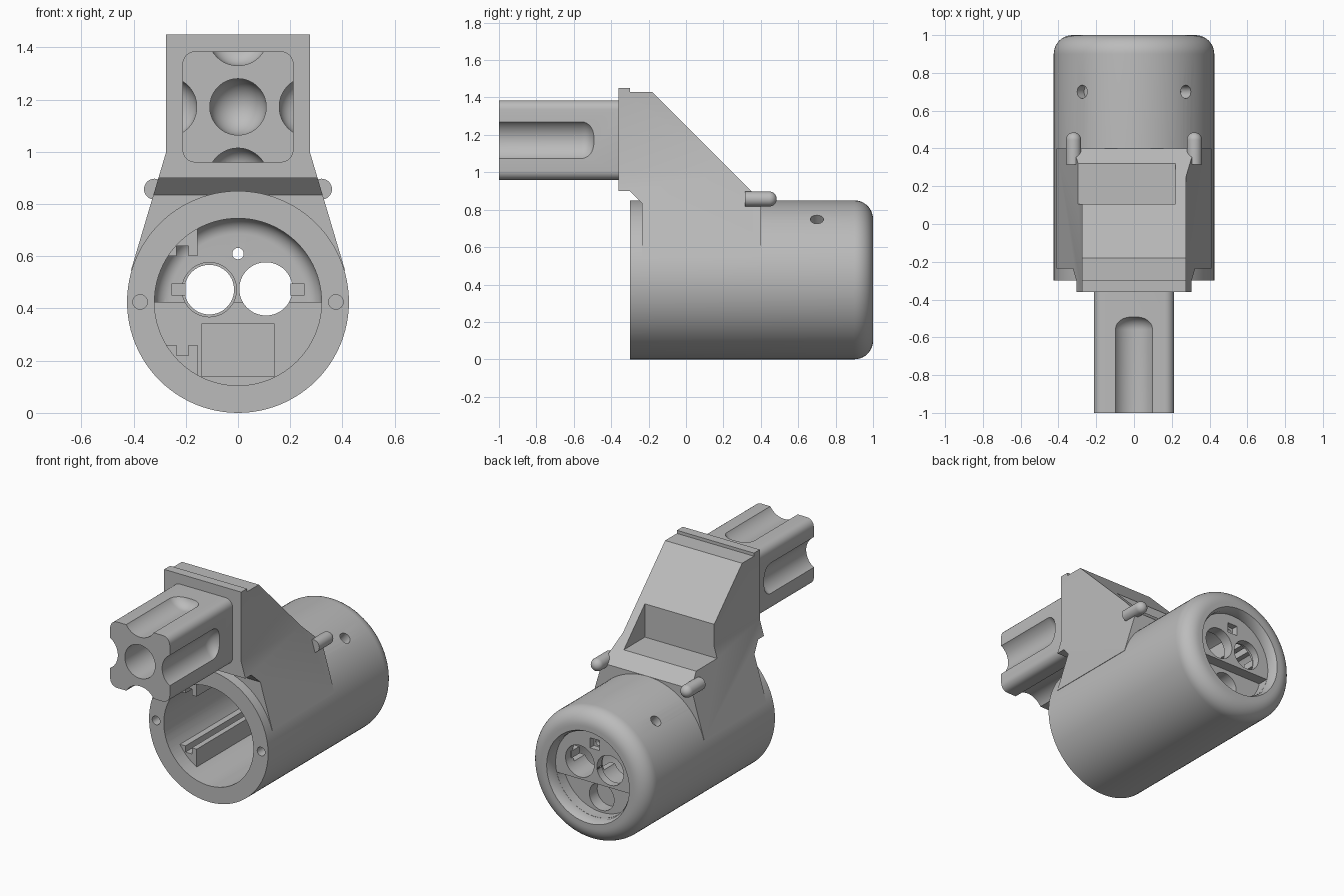
import bpy, bmesh, math
from mathutils import Vector, Matrix

if "Cube" in bpy.data.objects:
    bpy.data.objects.remove(bpy.data.objects["Cube"], do_unlink=True)

grey = bpy.data.materials.new("plain grey")
grey.use_nodes = True
COLOUR = (0.5, 0.5, 0.5, 1)
grey.diffuse_color = COLOUR
grey.node_tree.nodes["Principled BSDF"].inputs["Base Color"].default_value = COLOUR

AXIS_Z = 0.425   # height of the barrel's axis
GRIP_Z = 1.172   # height of the grip's axis


def finish(name, bm):
    bmesh.ops.recalc_face_normals(bm, faces=bm.faces[:])
    mesh = bpy.data.meshes.new(name)
    bm.to_mesh(mesh)
    bm.free()
    mesh.materials.append(grey)
    ob = bpy.data.objects.new(name, mesh)
    bpy.context.collection.objects.link(ob)
    return ob


def lathe(name, profile, x=0, z=AXIS_Z, steps=64, keep=None):
    """Turn (radius, y) points round a y axis; keep=+1/-1, height keeps one side."""
    bm = bmesh.new()
    vs = [bm.verts.new((x + r, y, z)) for r, y in profile]
    edges = [bm.edges.new(pair) for pair in zip(vs, vs[1:])]
    bmesh.ops.spin(bm, geom=vs + edges, cent=(x, 0, z), axis=(0, 1, 0),
                   angle=math.tau, steps=steps)
    bmesh.ops.remove_doubles(bm, verts=bm.verts[:], dist=1e-5)
    if keep:
        side, height = keep
        geom = bm.verts[:] + bm.edges[:] + bm.faces[:]
        cut = bmesh.ops.bisect_plane(bm, geom=geom, plane_co=(0, 0, height),
                                     plane_no=(0, 0, -side), clear_outer=True)
        rim = [e for e in cut["geom_cut"] if isinstance(e, bmesh.types.BMEdge)]
        bmesh.ops.holes_fill(bm, edges=rim)
    return finish(name, bm)


def rod(name, r, lo, hi, x=0, z=AXIS_Z, **kw):
    return lathe(name, [(0, lo), (r, lo), (r, hi), (0, hi)], x, z, **kw)


def arc(cr, cy, r, start=0, end=90, n=10):
    """Rounded corner for a lathe profile."""
    angles = [math.radians(start + (end - start) * i / n) for i in range(n + 1)]
    return [(cr + r * math.cos(a), cy + r * math.sin(a)) for a in angles]


def prism(name, points, lo, hi, along="y"):
    """Extrude an outline: (x, z) along y, or (y, z) along x."""
    bm = bmesh.new()
    place = (lambda a, b: (a, lo, b)) if along == "y" else (lambda a, b: (lo, a, b))
    face = bm.faces.new([bm.verts.new(place(*p)) for p in points])
    step = Vector((0, hi - lo, 0)) if along == "y" else Vector((hi - lo, 0, 0))
    ext = bmesh.ops.extrude_face_region(bm, geom=[face])["geom"]
    bmesh.ops.translate(bm, vec=step, verts=[v for v in ext if isinstance(v, bmesh.types.BMVert)])
    return finish(name, bm)


def box(name, x0, x1, y0, y1, z0, z1):
    return prism(name, [(x0, z0), (x1, z0), (x1, z1), (x0, z1)], y0, y1)


def boolean(ob, cutters, op="DIFFERENCE"):
    bpy.context.view_layer.objects.active = ob
    for cutter in cutters:
        cutter.hide_render = True
        mod = ob.modifiers.new("cut", "BOOLEAN")
        mod.operation, mod.solver, mod.object = op, "EXACT", cutter
        bpy.ops.object.modifier_apply(modifier=mod.name)
        bpy.data.objects.remove(cutter, do_unlink=True)


# Barrel with rounded back edge
barrel = lathe("barrel", [(0, -0.3), (0.425, -0.3)] + arc(0.325, 0.9, 0.1) + [(0, 1)], steps=96)
cuts = [
    # front bore: lower half shallow, upper half deeper with a rounded end
    rod("bore", 0.32, -0.5, 0.75, steps=96),
    lathe("upper_bore", [(0, 0.5), (0.3205, 0.5)] + arc(0.2605, 0.8, 0.06) + [(0, 0.86)],
          steps=96, keep=(1, AXIS_Z)),
    # back recess around the socket panel
    lathe("back_recess", [(0, 0.93), (0.28, 0.93), (0.28, 0.97), (0.3, 1.01), (0, 1.01)]),
    rod("lower_recess", 0.279, 0.86, 0.98, keep=(-1, 0.36)),
    # sockets and screw hole
    rod("socket_a", 0.095, 0.6, 1.1, x=-0.11, z=0.472),
    rod("socket_a_rim", 0.104, 0.6, 0.88, x=-0.11, z=0.472),
    rod("socket_b", 0.102, 0.6, 1.1, x=0.107, z=0.475),
    rod("socket_c", 0.088, 0.6, 1.1, z=0.247),
    rod("screw_hole", 0.022, 0.6, 1.1, z=0.61, steps=24),
    box("screw_pocket", -0.035, 0.035, 0.89, 1.05, 0.58, 0.645),
    box("lower_pocket", -0.14, 0.14, 0.7, 0.78, 0.14, 0.34),
]
for side in (-1, 1):
    cuts.append(rod("pin_hole", 0.028, -0.4, -0.2, x=side * 0.375, steps=24))
    bpy.ops.mesh.primitive_cylinder_add(
        vertices=32, radius=0.035, depth=0.16,
        location=(side * 0.275, 0.7, AXIS_Z + 0.324),
        rotation=(0, side * math.atan2(0.275, 0.324), 0))
    cuts.append(bpy.context.object)
boolean(barrel, cuts)

# Slotted rails inside the bore, and key tabs beside the sockets
rail = [(-0.155, 0.6), (-0.19, 0.6), (-0.19, 0.64), (-0.235, 0.64),
        (-0.235, 0.6), (-0.33, 0.6), (-0.25, 0.7), (-0.155, 0.755)]
prism("upper_rail", rail, -0.2, 0.88)
prism("lower_rail", [(x, 0.86 - z) for x, z in rail], -0.2, 0.78)
for name, x in (("right_tab", -0.228), ("left_tab", 0.228)):
    box(name, x - 0.027, x + 0.027, 0.8, 0.88, 0.45, 0.495)

# Tower: side outline crossed with front outline, saddled over the barrel
tower = prism("tower", [(-0.36, 0.9), (-0.36, 1.45), (-0.3, 1.45), (-0.3, 1.43),
                        (-0.18, 1.43), (0.4, 0.85), (0.4, 0.5), (-0.235, 0.5),
                        (-0.235, 0.835), (-0.3, 0.9)], -0.6, 0.6, along="x")
half = [(0.41, 0.546), (0.275, 1.0), (0.275, 1.5)]
outline = half + [(-x, z) for x, z in reversed(half)]
boolean(tower, [prism("outline", outline, -0.8, 0.8)], "INTERSECT")
boolean(tower, [rod("saddle", 0.4, -0.8, 0.8, steps=96),
                box("slope_notch", -0.6, 0.22, 0.105, 0.6, 0.93, 1.3)])

# Round-ended pegs at the foot of the tower
for name, x in (("right_peg", -0.32), ("left_peg", 0.32)):
    lathe(name, [(0, 0.315), (0.04, 0.315)] + arc(0, 0.445, 0.04), x, 0.857, steps=32)

# Grip: rounded square bar with a bore and four round-ended flutes
W, R = 0.213, 0.05
corners = []
for i, (sx, sz) in enumerate(((1, 1), (-1, 1), (-1, -1), (1, -1))):
    corners += arc(sx * (W - R), GRIP_Z + sz * (W - R), R, i * 90, i * 90 + 90, 6)
grip = prism("grip", corners, -1, -0.355)
cuts = [lathe("grip_bore", [(0, -1.1), (0.108, -1.1)] + arc(0, -0.48, 0.108), 0, GRIP_Z)]
for dx, dz in ((1, 0), (-1, 0), (0, 1), (0, -1)):
    cuts.append(lathe("flute", [(0, -1.1), (0.115, -1.1)] + arc(0.045, -0.56, 0.07),
                      dx * 0.273, GRIP_Z + dz * 0.273))
boolean(grip, cuts)

# Smooth the round surfaces, keep edges sharp
bpy.ops.object.select_all(action="DESELECT")
for ob in bpy.context.scene.objects:
    if ob.type == "MESH":
        ob.select_set(True)
        bpy.context.view_layer.objects.active = ob
bpy.ops.object.shade_smooth_by_angle(angle=math.radians(30))
